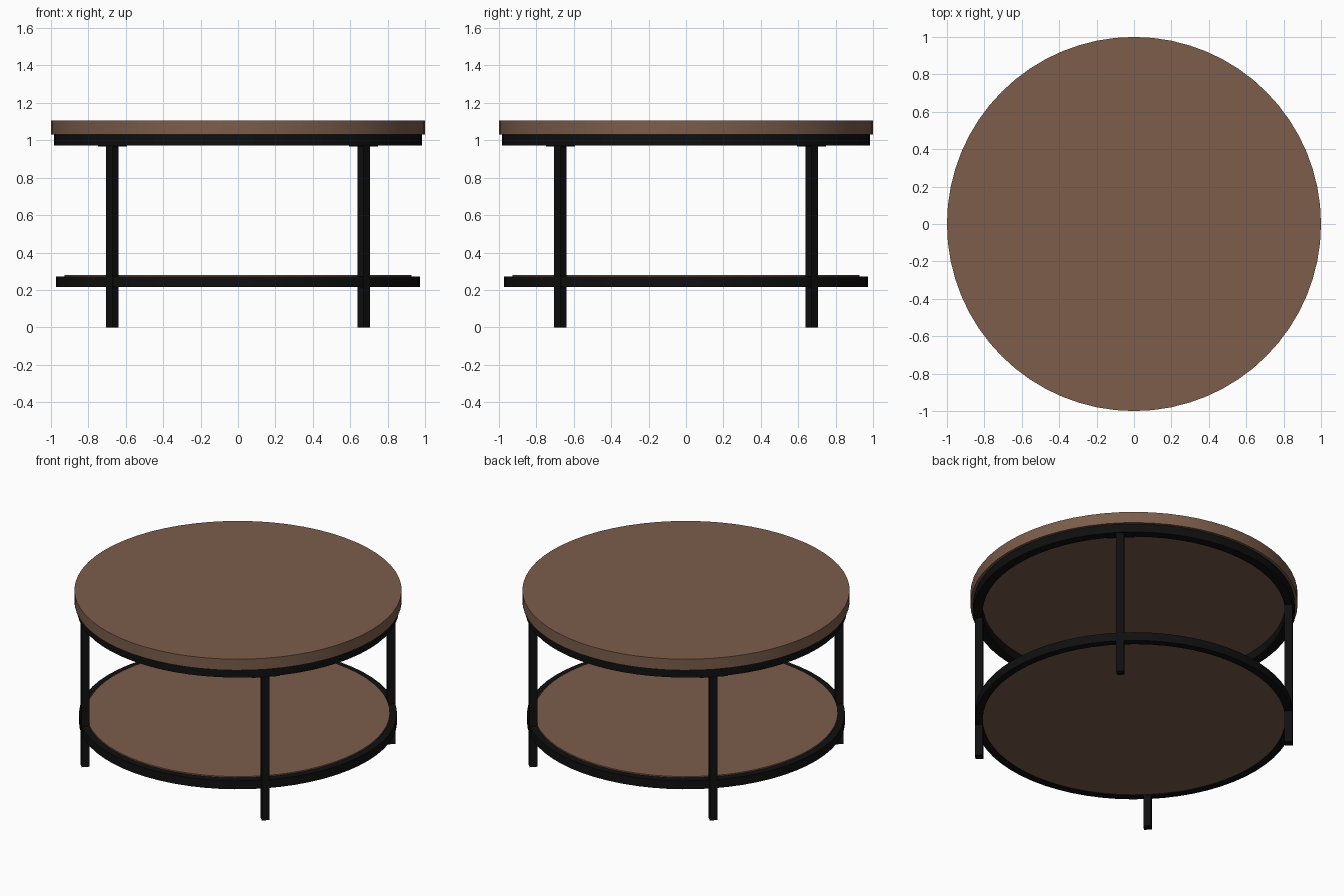
import bpy
import bmesh
import math

cube = bpy.data.objects.get("Cube")
if cube:
    bpy.data.objects.remove(cube, do_unlink=True)


def material(name, rgb, roughness):
    mat = bpy.data.materials.new(name)
    mat.use_nodes = True
    mat.diffuse_color = (*rgb, 1)
    shader = mat.node_tree.nodes["Principled BSDF"]
    shader.inputs["Base Color"].default_value = (*rgb, 1)
    shader.inputs["Roughness"].default_value = roughness
    return mat


wood = material("brown wood", (0.20, 0.11, 0.07), 0.6)
metal = material("black metal", (0.005, 0.005, 0.005), 0.5)
SEGMENTS = 64


def finish(bm, name, mat, smooth=False):
    mesh = bpy.data.meshes.new(name)
    bmesh.ops.recalc_face_normals(bm, faces=bm.faces)
    bm.to_mesh(mesh)
    bm.free()
    mesh.materials.append(mat)
    obj = bpy.data.objects.new(name, mesh)
    bpy.context.collection.objects.link(obj)
    if smooth:
        bpy.ops.object.select_all(action="DESELECT")
        obj.select_set(True)
        bpy.context.view_layer.objects.active = obj
        bpy.ops.object.shade_smooth_by_angle(angle=math.radians(30))
    return obj


def disc(name, radius, bottom, top, mat):
    bm = bmesh.new()
    bmesh.ops.create_cone(bm, cap_ends=True, segments=SEGMENTS,
                          radius1=radius, radius2=radius, depth=top - bottom)
    bmesh.ops.translate(bm, verts=bm.verts, vec=(0, 0, (bottom + top) / 2))
    return finish(bm, name, mat, smooth=True)


def ring(name, inner, outer, bottom, top, mat):
    # Revolve a rectangular section around the vertical axis
    bm = bmesh.new()
    section = [(inner, bottom), (outer, bottom), (outer, top), (inner, top)]
    loops = []
    for i in range(SEGMENTS):
        a = math.tau * i / SEGMENTS
        loops.append([bm.verts.new((r * math.cos(a), r * math.sin(a), z)) for r, z in section])
    for i, loop in enumerate(loops):
        following = loops[(i + 1) % SEGMENTS]
        for j in range(4):
            k = (j + 1) % 4
            bm.faces.new((loop[j], following[j], following[k], loop[k]))
    return finish(bm, name, mat, smooth=True)


def box(name, size, radius, angle, bottom, mat):
    # Box at a distance from the centre, turned to face outward
    bm = bmesh.new()
    bmesh.ops.create_cube(bm, size=1)
    bmesh.ops.scale(bm, verts=bm.verts, vec=size)
    obj = finish(bm, name, mat)
    obj.location = (radius * math.cos(angle), radius * math.sin(angle), bottom + size[2] / 2)
    obj.rotation_euler.z = angle
    return obj


# Table top and the ring below it
disc("table_top", 1.0, 1.03, 1.105, wood)
ring("upper_ring", 0.925, 0.983, 0.973, 1.03, metal)

# Shelf set in the lower ring
disc("shelf", 0.928, 0.22, 0.28, wood)
ring("lower_ring", 0.925, 0.972, 0.215, 0.272, metal)

# Four square legs on the diagonals, each with a thin mounting plate
corners = {"back_left": 45, "back_right": 135, "front_right": 225, "front_left": 315}
for corner, degrees in corners.items():
    angle = math.radians(degrees)
    box(corner + "_leg", (0.048, 0.048, 0.975), 0.95, angle, 0, metal)
    box(corner + "_mounting_plate", (0.048, 0.17, 0.009), 0.95, angle, 0.966, metal)
